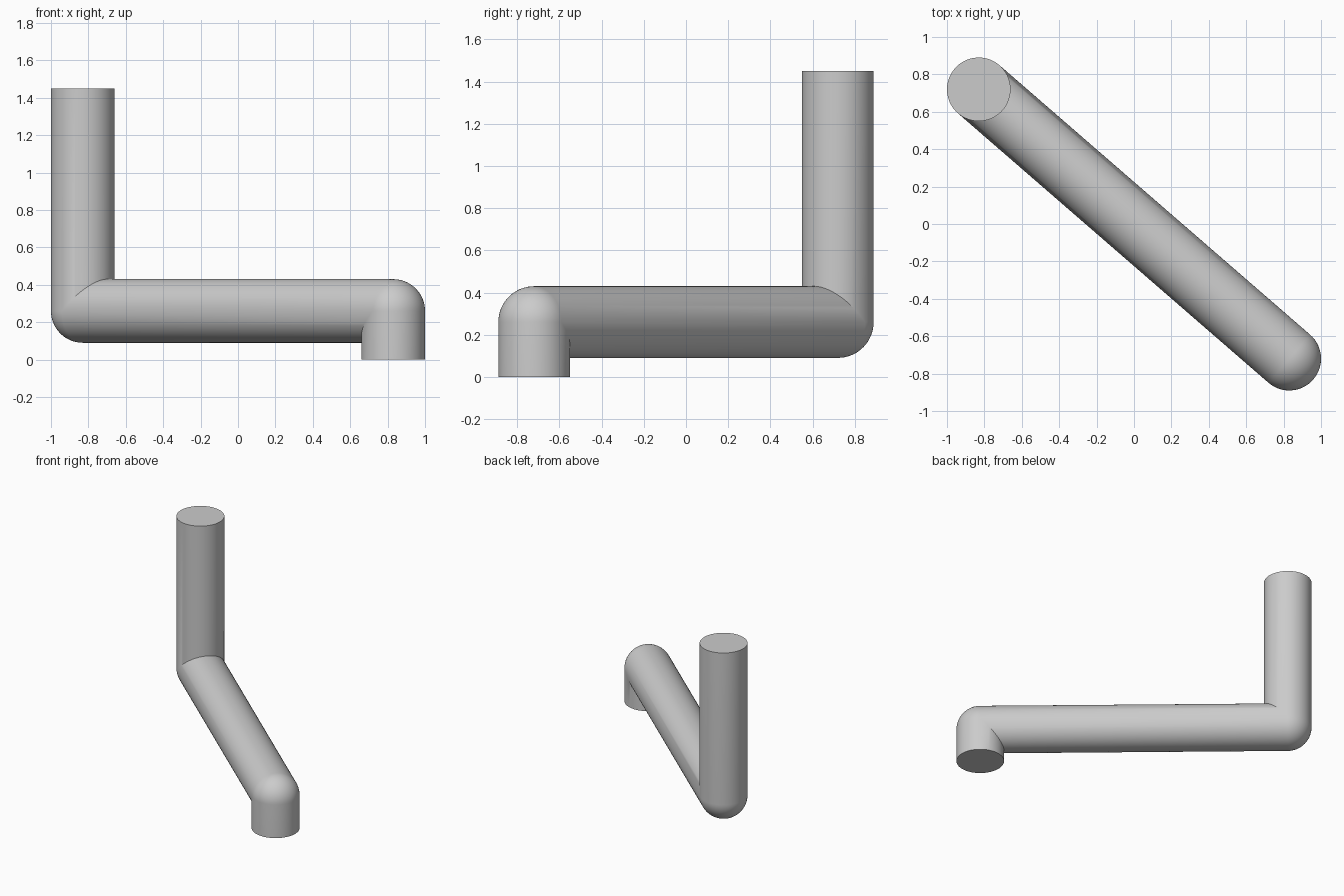
import bpy, bmesh, math
from mathutils import Vector

if "Cube" in bpy.data.objects:
    bpy.data.objects.remove(bpy.data.objects["Cube"])

R, SIDES, ARC = 0.17, 64, 16
UP = Vector((0, 0, 1))
start = Vector((0.83, -0.72, 0.0))
low = Vector((0.83, -0.72, 0.26))
high = Vector((-0.83, 0.72, 0.26))
end = Vector((-0.83, 0.72, 1.45))
along = (high - low).normalized()
side = UP.cross(along)

circle = [(R * math.cos(2 * math.pi * i / SIDES), R * math.sin(2 * math.pi * i / SIDES))
          for i in range(SIDES)]


def elbow(c, d1, d2, sign):
    """Rings round a bend: mitred on the inside, ball shaped on the outside."""
    rings = []
    for k in range(ARC + 1):
        t = math.pi / 2 * k / ARC
        out = d2 * math.cos(t) - d1 * math.sin(t)
        ring = []
        for u, v in circle:
            u *= sign
            ring.append(c + side * v + ((d2 - d1) * u if u > 0 else out * u))
        rings.append(ring)
    return rings


# Rings from the short foot, through both elbows, to the tall end
rings = [[start + along * u + side * v for u, v in circle]]
rings += elbow(low, UP, along, 1)
rings += elbow(high, along, UP, -1)
rings += [[end + along * u + side * v for u, v in circle]]

bm = bmesh.new()
loops = [[bm.verts.new(p) for p in ring] for ring in rings]
for a, b in zip(loops, loops[1:]):
    for i in range(SIDES):
        j = (i + 1) % SIDES
        bm.faces.new((a[i], a[j], b[j], b[i]))
bm.faces.new(loops[0][::-1])
bm.faces.new(loops[-1])
bmesh.ops.remove_doubles(bm, verts=bm.verts[:], dist=0.00005)
bmesh.ops.recalc_face_normals(bm, faces=bm.faces[:])
mesh = bpy.data.meshes.new("bent_pipe")
bm.to_mesh(mesh)
bm.free()

pipe = bpy.data.objects.new("bent_pipe", mesh)
bpy.context.collection.objects.link(pipe)
grey = bpy.data.materials.new("light grey")
grey.diffuse_color = (0.6, 0.6, 0.6, 1)
grey.use_nodes = True
grey.node_tree.nodes["Principled BSDF"].inputs["Base Color"].default_value = grey.diffuse_color
mesh.materials.append(grey)

bpy.context.view_layer.objects.active = pipe
pipe.select_set(True)
bpy.ops.object.shade_smooth_by_angle(angle=math.radians(30))
